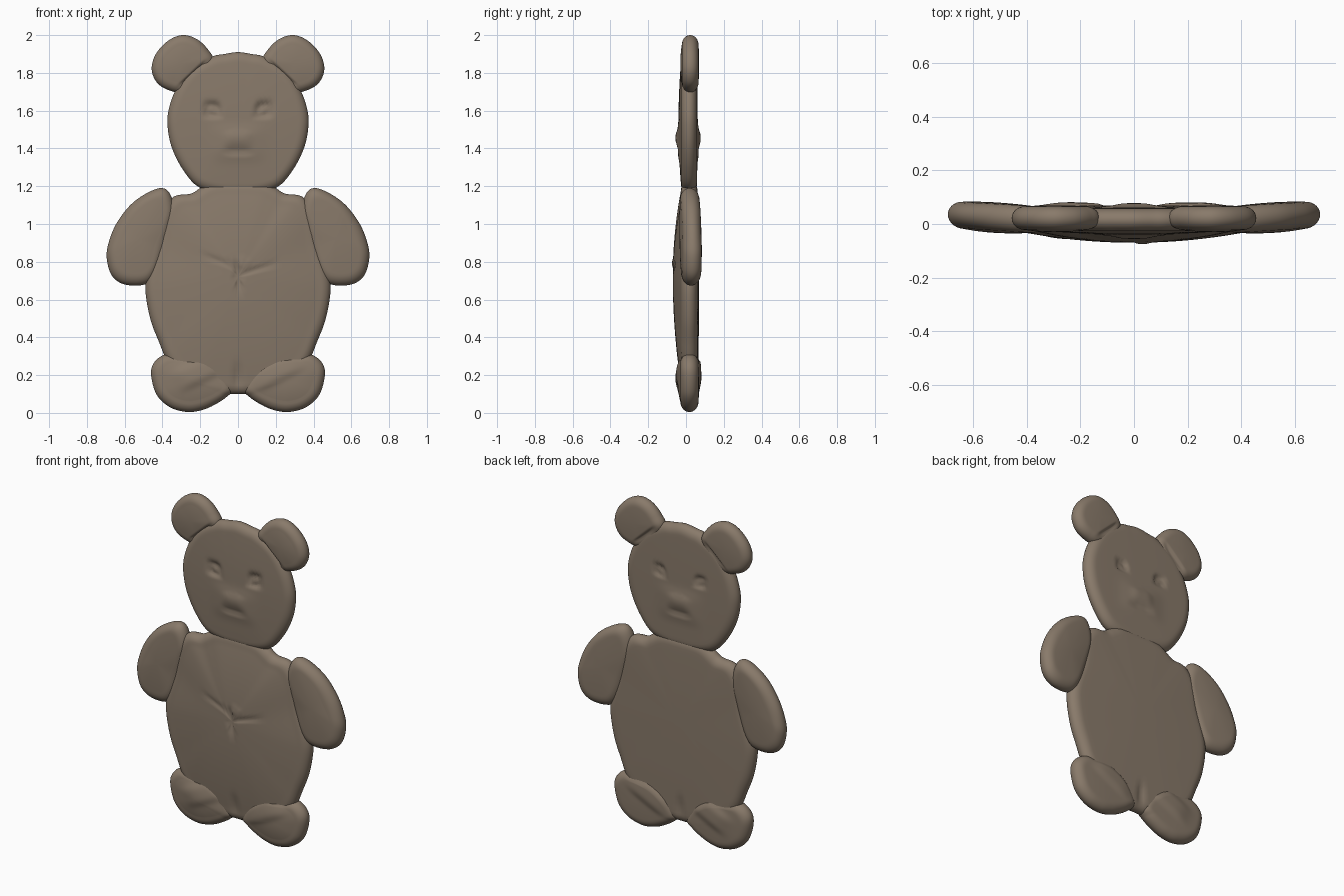
import bpy, bmesh, math
from mathutils import Vector

if "Cube" in bpy.data.objects:
    bpy.data.objects.remove(bpy.data.objects["Cube"])

SEGS, RINGS, RIM = 120, 24, 7

clay = bpy.data.materials.new("warm brown clay")
clay.diffuse_color = (0.25, 0.195, 0.145, 1)
clay.use_nodes = True
clay.node_tree.nodes["Principled BSDF"].inputs["Base Color"].default_value = clay.diffuse_color


def smooth_loop(pts):
    """Closed Catmull-Rom loop through pts, resampled to SEGS points."""
    n, out = len(pts), []
    for i in range(SEGS):
        u = i * n / SEGS
        k, t = int(u), u - int(u)
        a, b, c, d = (Vector(pts[(k + j) % n]) for j in (-1, 0, 1, 2))
        out.append(0.5 * (2 * b + (c - a) * t + (2 * a - 5 * b + 4 * c - d) * t * t
                          + (3 * b - a - 3 * c + d) * t ** 3))
    return out


def relief(marks, x, z):
    """Sum of soft bumps (+) and dents (-): x, z, half width, half height, tilt, amount."""
    h = 0
    for mx, mz, rx, rz, tilt, amt in marks:
        dx, dz = x - mx, z - mz
        c, s = math.cos(tilt), math.sin(tilt)
        h += amt * math.exp(-((dx * c + dz * s) / rx) ** 4 - ((dz * c - dx * s) / rz) ** 4)
    return h


def pillow(name, pts, centre, edge, mid, rim, front=(), back=(), side=1, lean=0.0):
    """Flat cushion: rounded rim, gently domed faces. edge / mid = (front y, back y)."""
    loop, c = smooth_loop(pts), Vector(centre)
    bm = bmesh.new()

    def put(p, y):
        return bm.verts.new((p.x * side, y + lean * (p.x - c.x), p.y))

    def face_ring(k, which, marks, sign):
        ring = []
        half, y0 = (edge[1] - edge[0]) / 2, sum(edge) / 2
        for p in loop:
            d = p - c
            if k <= RIM:
                a = k / RIM * math.pi / 2
                q = p - d.normalized() * rim * (1 - math.cos(a))
                y = y0 + sign * half * math.sin(a)
            else:
                t = (k - RIM) / (RINGS - RIM)
                q = c + (d - d.normalized() * rim) * (1 - t)
                y = edge[which] + (mid[which] - edge[which]) * (1 - (1 - t) ** 2)
            fade = min(1, k / RIM) ** 2
            ring.append(put(q, y + sign * fade * relief(marks, q.x, q.y)))
        return ring

    equator = face_ring(0, 0, (), -1)
    for which, marks, sign in ((0, front, -1), (1, back, 1)):
        prev = equator
        for k in range(1, RINGS):
            cur = face_ring(k, which, marks, sign)
            for i in range(SEGS):
                j = (i + 1) % SEGS
                bm.faces.new((prev[i], prev[j], cur[j], cur[i]))
            prev = cur
        tip = put(c, mid[which] + sign * relief(marks, c.x, c.y))
        for i in range(SEGS):
            bm.faces.new((prev[i], prev[(i + 1) % SEGS], tip))
    bmesh.ops.recalc_face_normals(bm, faces=bm.faces)
    me = bpy.data.meshes.new(name)
    bm.to_mesh(me)
    bm.free()
    me.materials.append(clay)
    me.polygons.foreach_set("use_smooth", [True] * len(me.polygons))
    bpy.context.collection.objects.link(bpy.data.objects.new(name, me))


def mirrored(half):
    """Right half outline, top to bottom, completed with its left half."""
    return half + [(-x, z) for x, z in reversed(half) if x > 0]


# Head with pressed eyes, raised muzzle and mouth line, on both sides
def face_marks(eye):
    eyes = [(s * 0.135, 1.605, eye, eye, 0, -0.022) for s in (-1, 1)]
    pupils = [(s * 0.135, 1.60, 0.02, 0.02, 0, 0.014) for s in (-1, 1)]
    return eyes + pupils + [(0, 1.43, 0.13, 0.09, 0, 0.008), (0, 1.455, 0.07, 0.035, 0, 0.008),
                            (0, 1.385, 0.07, 0.014, 0, -0.010)]


head = mirrored([(0, 1.91), (0.07, 1.90), (0.14, 1.885), (0.25, 1.82), (0.33, 1.71),
                 (0.37, 1.59), (0.37, 1.49), (0.345, 1.39), (0.29, 1.285), (0.215, 1.20),
                 (0.11, 1.165), (0, 1.16)])
pillow("head", head, (0, 1.53), (-0.027, 0.058), (-0.04, 0.062), 0.055,
       face_marks(0.04), face_marks(0.032))

# Torso with seams across the belly
torso = mirrored([(0, 1.23), (0.13, 1.225), (0.20, 1.19), (0.25, 1.16), (0.34, 1.145),
                  (0.40, 1.06), (0.43, 0.90), (0.475, 0.76), (0.49, 0.65), (0.465, 0.50),
                  (0.42, 0.38), (0.36, 0.25), (0.24, 0.14), (0.10, 0.105), (0, 0.10)])
belly = [(0.0, 0.72, 0.014, 0.07, 0.1, -0.012), (0.03, 0.79, 0.03, 0.018, 0, 0.006),
         (-0.09, 0.80, 0.10, 0.014, -0.35, -0.006), (0.10, 0.76, 0.10, 0.014, 0.3, -0.006),
         (0, 0.17, 0.02, 0.08, 0, -0.012)]
pillow("torso", torso, (0, 0.72), (-0.028, 0.062), (-0.07, 0.070), 0.06, belly,
       [(0, 0.17, 0.02, 0.08, 0, -0.012)])

for side, word in ((1, "right"), (-1, "left")):
    # Ear, slightly overlapping the head, with a shallow hollow
    pillow(word + "_ear",
           [(0.13, 1.86), (0.16, 1.925), (0.22, 1.98), (0.295, 2.0), (0.37, 1.97),
            (0.435, 1.90), (0.457, 1.82), (0.43, 1.75), (0.37, 1.71), (0.29, 1.70),
            (0.19, 1.77)], (0.30, 1.85), (-0.022, 0.066), (-0.03, 0.070), 0.05,
           [(0.235, 1.785, 0.10, 0.018, -0.75, -0.016)],
           [(0.235, 1.785, 0.10, 0.018, -0.75, -0.012)], side)
    # Arm, leaning slightly backwards
    pillow(word + "_arm",
           [(0.40, 1.19), (0.48, 1.165), (0.57, 1.10), (0.645, 1.0), (0.685, 0.90),
            (0.695, 0.82), (0.67, 0.73), (0.61, 0.683), (0.52, 0.675), (0.46, 0.70),
            (0.41, 0.78), (0.36, 0.92), (0.335, 1.05), (0.355, 1.15)],
           (0.52, 0.92), (-0.025, 0.076), (-0.033, 0.081), 0.065,
           [(0.385, 0.92, 0.016, 0.15, 0.25, -0.01)], (), side, 0.06)
    # Foot with a raised oval pad
    pad = [(0.20, 0.225, 0.13, 0.06, -0.45 + 0.9 * (side > 0), 0.012),
           (0.30, 0.29, 0.07, 0.012, 0.1, -0.008)]
    pillow(word + "_foot",
           [(0.46, 0.20), (0.445, 0.265), (0.385, 0.31), (0.28, 0.325), (0.17, 0.30),
            (0.08, 0.23), (0.025, 0.13), (0.06, 0.085), (0.12, 0.045), (0.19, 0.015),
            (0.27, 0.005), (0.36, 0.03), (0.43, 0.095)],
           (0.26, 0.17), (-0.03, 0.066), (-0.045, 0.070), 0.055, pad, pad, side)
